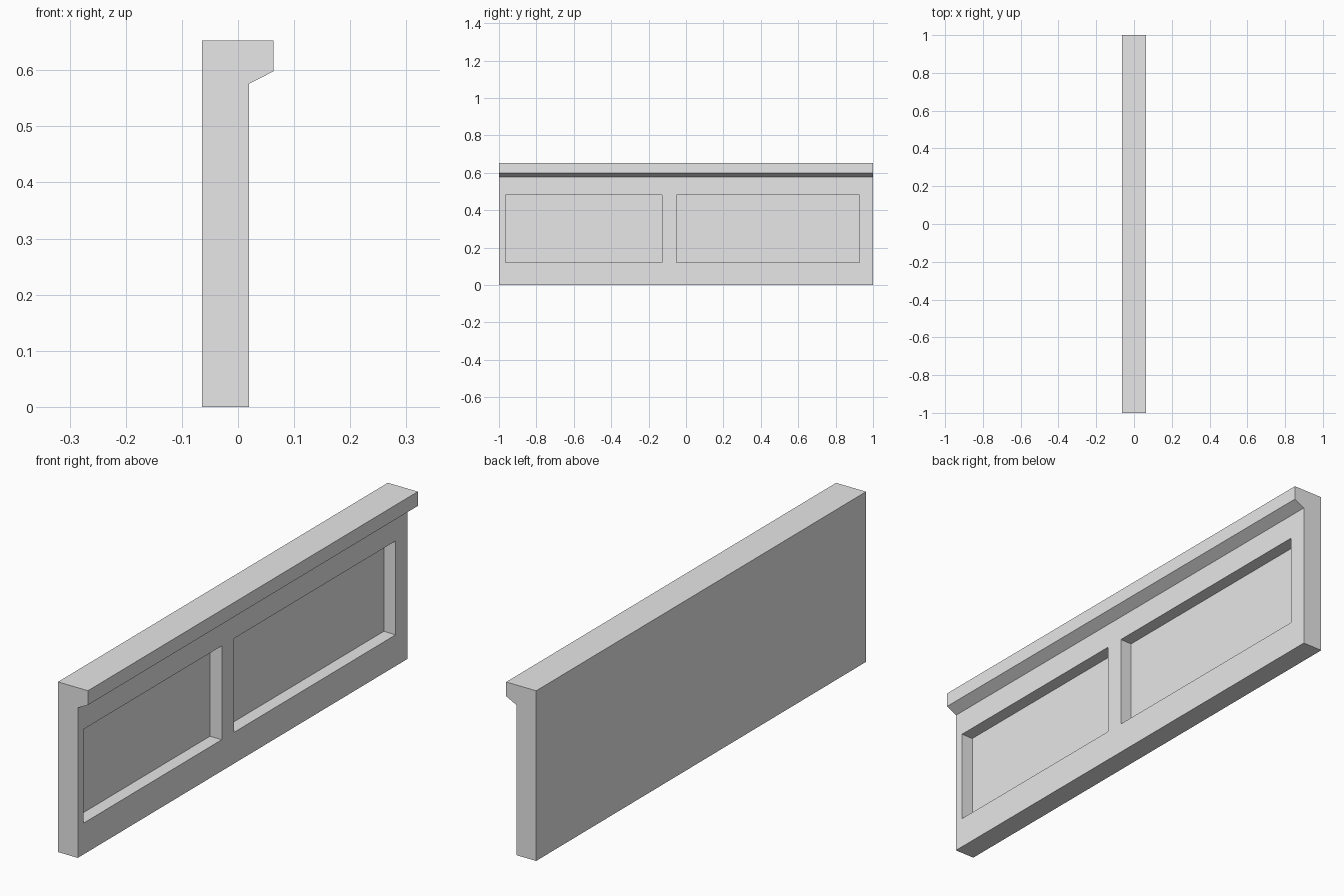
import bpy
import bmesh

cube = bpy.data.objects.get("Cube")
if cube:
    bpy.data.objects.remove(cube, do_unlink=True)

# Single plain grey material
grey = bpy.data.materials.new("plain_grey")
grey.use_nodes = True
colour = (0.8, 0.8, 0.8, 1.0)
grey.diffuse_color = colour
grey.node_tree.nodes["Principled BSDF"].inputs["Base Color"].default_value = colour


def extrude_profile(name, profile, y0, y1):
    """Solid made by sweeping an xz outline from y0 to y1."""
    bm = bmesh.new()
    face = bm.faces.new([bm.verts.new((x, y0, z)) for x, z in profile])
    swept = bmesh.ops.extrude_face_region(bm, geom=[face])["geom"]
    moved = [v for v in swept if isinstance(v, bmesh.types.BMVert)]
    bmesh.ops.translate(bm, verts=moved, vec=(0, y1 - y0, 0))
    bmesh.ops.recalc_face_normals(bm, faces=bm.faces)
    mesh = bpy.data.meshes.new(name)
    bm.to_mesh(mesh)
    bm.free()
    mesh.materials.append(grey)
    obj = bpy.data.objects.new(name, mesh)
    bpy.context.collection.objects.link(obj)
    return obj


# Wall slab with overhanging, chamfered coping
BACK, FRONT, LIP, TOP = -0.064, 0.02, 0.063, 0.653
wall = extrude_profile("parapet_wall", [
    (BACK, 0), (FRONT, 0), (FRONT, 0.576), (LIP, 0.598), (LIP, TOP), (BACK, TOP),
], -1, 1)

# Two recessed panels cut into the +x face
FLOOR, LOW, HIGH = -0.03, 0.12, 0.48
outline = [(FLOOR, LOW), (LIP + 0.1, LOW), (LIP + 0.1, HIGH), (FLOOR, HIGH)]
bpy.context.view_layer.objects.active = wall
for y0, y1 in ((-0.965, -0.127), (-0.052, 0.927)):
    cutter = extrude_profile("panel_cutter", outline, y0, y1)
    cutter.hide_render = True
    cut = wall.modifiers.new("panel_recess", 'BOOLEAN')
    cut.operation = 'DIFFERENCE'
    cut.solver = 'EXACT'
    cut.object = cutter
    bpy.ops.object.modifier_apply(modifier=cut.name)
    bpy.data.objects.remove(cutter, do_unlink=True)
